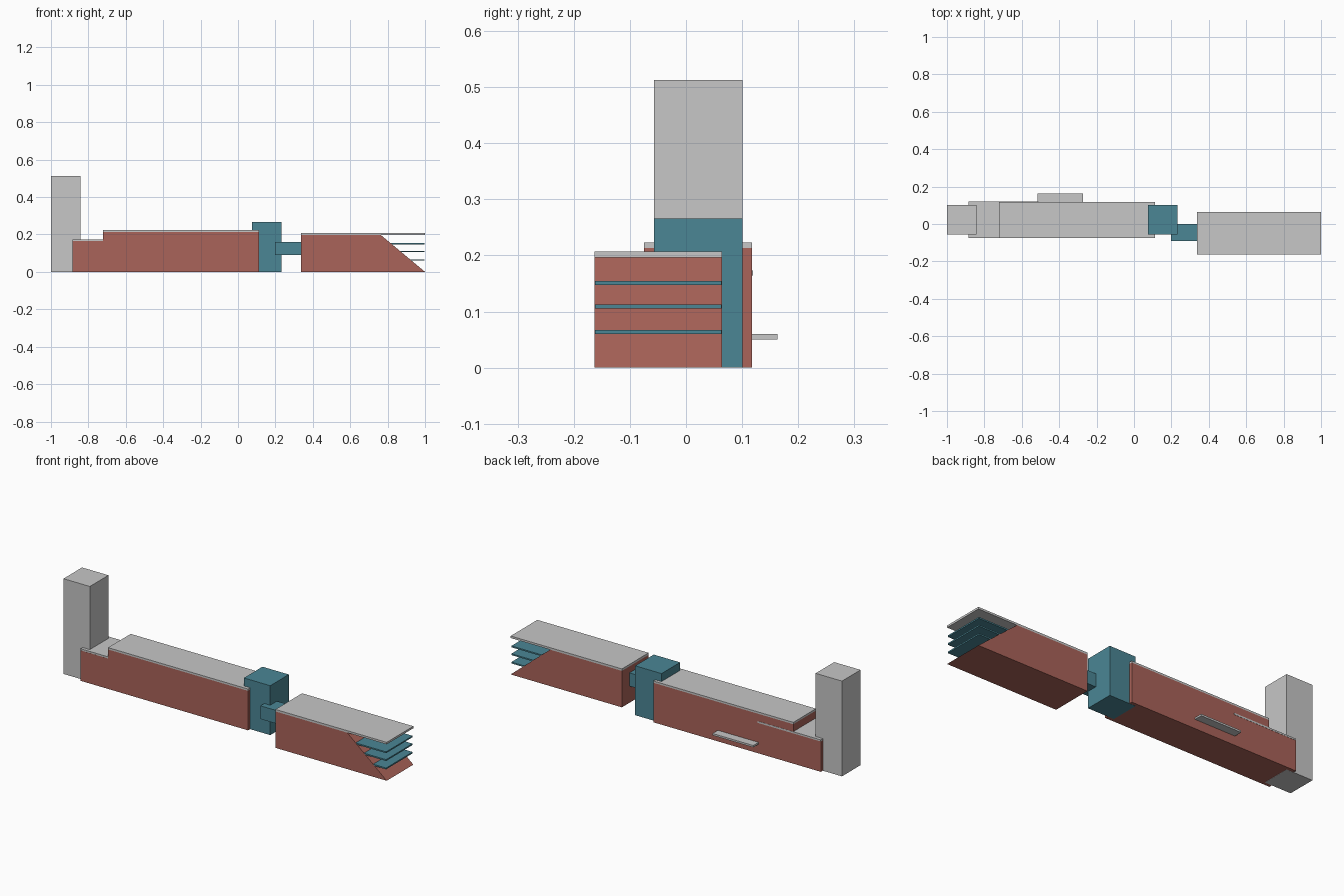
import bpy, bmesh

if "Cube" in bpy.data.objects:
    bpy.data.objects.remove(bpy.data.objects["Cube"])


def material(name, rgb):
    m = bpy.data.materials.new(name)
    m.diffuse_color = (*rgb, 1.0)
    m.use_nodes = True
    m.node_tree.nodes["Principled BSDF"].inputs["Base Color"].default_value = m.diffuse_color
    return m


CONCRETE = material("concrete_grey", (0.57, 0.57, 0.57))
BRICK = material("brick_red", (0.40, 0.125, 0.10))
TEAL = material("teal_panel", (0.07, 0.24, 0.30))


def prism(name, profile, y0, y1, mat):
    """Extrude an (x, z) outline from y0 to y1."""
    bm = bmesh.new()
    face = bm.faces.new([bm.verts.new((x, y0, z)) for x, z in profile])
    ext = bmesh.ops.extrude_face_region(bm, geom=[face])
    verts = [v for v in ext["geom"] if isinstance(v, bmesh.types.BMVert)]
    bmesh.ops.translate(bm, verts=verts, vec=(0, y1 - y0, 0))
    bmesh.ops.recalc_face_normals(bm, faces=bm.faces)
    mesh = bpy.data.meshes.new(name)
    bm.to_mesh(mesh)
    bm.free()
    mesh.materials.append(mat)
    obj = bpy.data.objects.new(name, mesh)
    bpy.context.collection.objects.link(obj)
    return obj


def box(name, x, y, z, mat):
    outline = [(x[0], z[0]), (x[1], z[0]), (x[1], z[1]), (x[0], z[1])]
    return prism(name, outline, y[0], y[1], mat)


# End tower and stair tower share the same plan
TOWER_Y = (-0.057, 0.101)
box("end_tower", (-1.0, -0.843), TOWER_Y, (0, 0.513), CONCRETE)
box("stair_tower", (0.075, 0.232), TOWER_Y, (0, 0.266), TEAL)

# Long stepped hall
HALL_Y = (-0.075, 0.118)
prism("long_hall",
      [(-0.886, 0.0005), (0.112, 0.0005), (0.112, 0.213),
       (-0.722, 0.213), (-0.722, 0.164), (-0.886, 0.164)],
      *HALL_Y, BRICK)
box("hall_upper_roof", (-0.722, 0.112), HALL_Y, (0.213, 0.223), CONCRETE)
# The lower roof runs on as a thin ledge along the back wall
box("hall_lower_roof", (-0.886, -0.51), (-0.0745, 0.119), (0.164, 0.173), CONCRETE)
box("rear_canopy", (-0.515, -0.272), (0.11, 0.163), (0.05, 0.06), CONCRETE)

# Bridge between the buildings
box("bridge", (0.197, 0.345), (-0.09, 0.0), (0.09, 0.161), TEAL)

# Sloped hall with overhanging roof and louvres
WING_Y = (-0.163, 0.064)
prism("sloped_wing", [(0.337, 0), (1.0, 0), (0.765, 0.196), (0.337, 0.196)],
      *WING_Y, BRICK)
box("wing_roof", (0.337, 1.0), WING_Y, (0.196, 0.207), CONCRETE)
for i, z in enumerate((0.060, 0.105, 0.147)):
    start = 1.0 - z / 0.196 * 0.235 - 0.02
    box(f"louvre_{i + 1}", (start, 0.996), (-0.1625, 0.0635), (z, z + 0.0075), TEAL)
